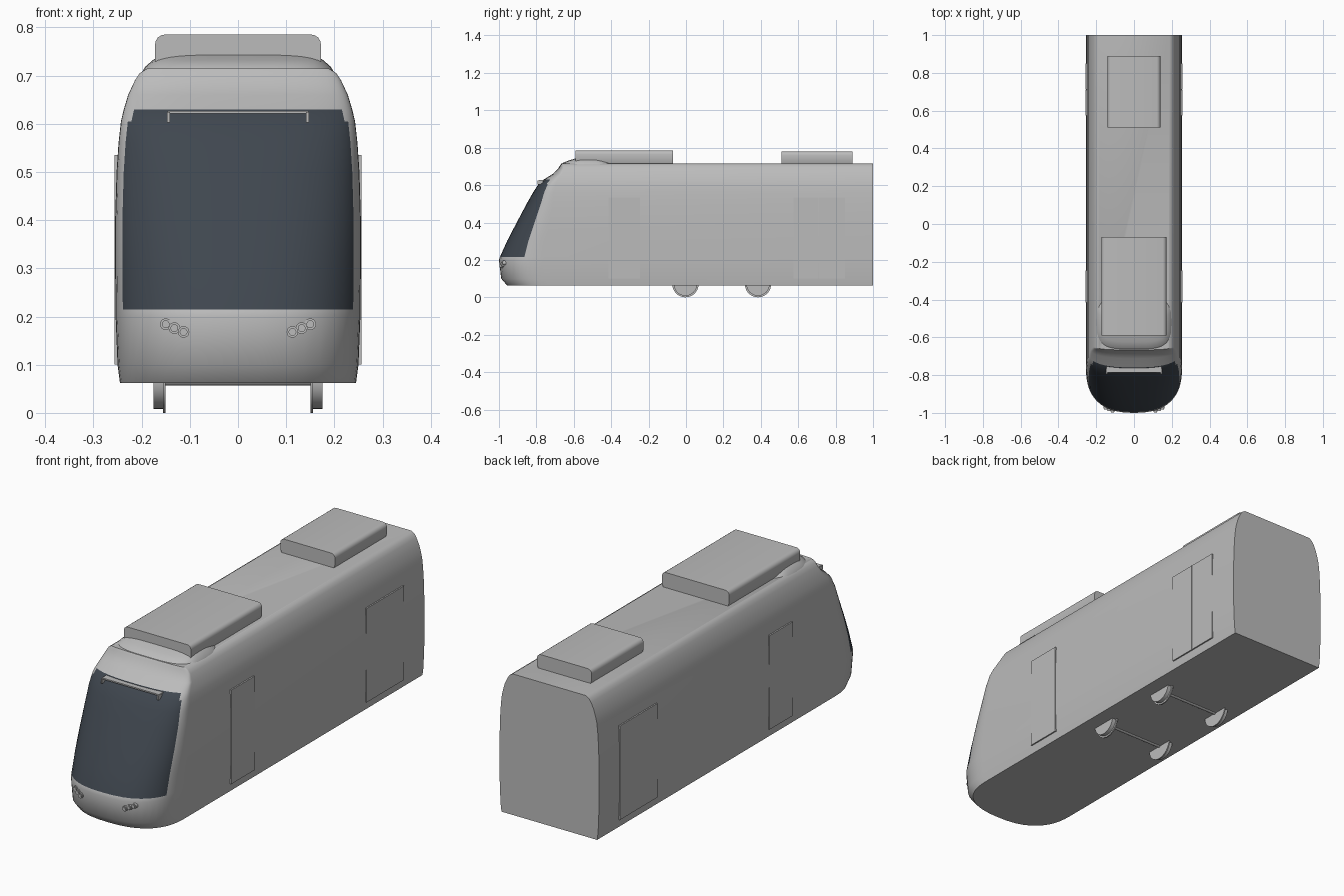
import bpy, bmesh, math
from mathutils import Matrix, Vector

cube = bpy.data.objects.get("Cube")
if cube:
    bpy.data.objects.remove(cube, do_unlink=True)


def material(name, rgb):
    m = bpy.data.materials.new(name)
    m.use_nodes = True
    m.diffuse_color = (*rgb, 1)
    m.node_tree.nodes["Principled BSDF"].inputs["Base Color"].default_value = (*rgb, 1)
    return m


grey = material("body grey", (0.5, 0.5, 0.5))
glass = material("dark glass", (0.05, 0.062, 0.078))


def finish(name, bm, mats=(grey,), angle=40):
    bmesh.ops.recalc_face_normals(bm, faces=bm.faces)
    me = bpy.data.meshes.new(name)
    bm.to_mesh(me)
    bm.free()
    for m in mats:
        me.materials.append(m)
    me.shade_smooth()
    me.set_sharp_from_angle(angle=math.radians(angle))
    ob = bpy.data.objects.new(name, me)
    bpy.context.scene.collection.objects.link(ob)
    return ob


def add_box(bm, x0, x1, y0, y1, z0, z1):
    mid = Vector((x0 + x1, y0 + y1, z0 + z1)) / 2
    size = Matrix.Diagonal((x1 - x0, y1 - y0, z1 - z0, 1))
    bmesh.ops.create_cube(bm, size=1, matrix=Matrix.Translation(mid) @ size)


def add_cylinder(bm, centre, r1, r2, depth, axis, segments=32):
    turn = Matrix.Rotation(math.pi / 2, 4, axis)
    bmesh.ops.create_cone(bm, cap_ends=True, segments=segments, radius1=r1, radius2=r2,
                          depth=depth, matrix=Matrix.Translation(centre) @ turn)


def loft(bm, rings):
    """Bridge closed rings of equal length and cap the first and last."""
    rows = [[bm.verts.new(p) for p in ring] for ring in rings]
    n = len(rows[0])
    walls = []
    for a, b in zip(rows, rows[1:]):
        walls.append([bm.faces.new((a[i], a[(i + 1) % n], b[(i + 1) % n], b[i])) for i in range(n)])
    bm.faces.new(rows[0])
    bm.faces.new(rows[-1])
    return walls


# Body shell: height, nose tip y, half width, nose depth
LEVELS = [
    (.062, -.955, .245, .22), (.1, -.988, .25, .23), (.2, -1.0, .254, .24),
    (.215, -.995, .254, .24), (.3, -.957, .255, .21), (.4, -.905, .255, .175),
    (.5, -.852, .252, .14), (.56, -.818, .248, .11), (.605, -.788, .243, .09),
    (.63, -.76, .237, .075), (.66, -.712, .228, .05), (.69, -.682, .214, .03),
    (.705, -.674, .204, .02), (.715, -.667, .188, .012)]
HALF = [.2, .4, .55, .68, .78, .86, .91, .941, .965, .985, .996, 1]
SPAN = [-s for s in reversed(HALF)] + [0] + HALF
POWER = 2.5


def nose_y(tip, depth, s):
    return tip + depth * (1 - max(0, 1 - abs(s) ** POWER) ** (1 / POWER))


rings = []
for z, tip, w, depth in LEVELS:
    ring = [(s * w, nose_y(tip, depth, s), z) for s in SPAN]
    rings.append(ring + [(w, 1, z), (-w, 1, z)])
bm = bmesh.new()
walls = loft(bm, rings)
# Windscreen faces, with narrowed top corners
for level, row in zip(LEVELS, walls):
    if .21 < level[0] < .62:
        limit = .92 if level[0] > .6 else .95
        for i in range(len(SPAN) - 1):
            if max(abs(SPAN[i]), abs(SPAN[i + 1])) < limit:
                row[i].material_index = 1
finish("body_shell", bm, (grey, glass))


# Roof equipment boxes with rounded upper edges
def roof_unit(name, w, y0, y1, top):
    r = .02
    arc = [(w - r + r * math.cos(a), top - r + r * math.sin(a))
           for a in (math.radians(d) for d in (0, 22, 45, 68, 90))]
    half = [(w - .01, .705), (w, .73)] + arc
    outline = half + [(-x, z) for x, z in reversed(half)]
    bm = bmesh.new()
    loft(bm, [[(x, y, z) for x, z in outline] for y in (y0, y1)])
    finish(name, bm)


roof_unit("front_roof_unit", .172, -.59, -.07, .785)
roof_unit("rear_roof_unit", .14, .51, .89, .78)

# Low fairing under the front roof unit
bm = bmesh.new()
rings = []
for z, w, y0, y1 in ((.705, .2, -.67, -.37), (.718, .193, -.66, -.385),
                     (.732, .177, -.625, -.42), (.743, .16, -.59, -.45), (.749, .135, -.56, -.48)):
    ring = []
    for k in range(40):
        a = 2 * math.pi * k / 40
        c, s = math.cos(a), math.sin(a)
        x = math.copysign(abs(c) ** .55, c) * w
        y = (y0 + y1) / 2 + math.copysign(abs(s) ** .55, s) * (y1 - y0) / 2
        ring.append((x, y, z))
    rings.append(ring)
loft(bm, rings)
finish("roof_fairing", bm)

# Sign frame at the top of the windscreen
bm = bmesh.new()
add_box(bm, -.146, .146, -.787, -.755, .621, .627)
for side in (-1, 1):
    x = side * .144
    add_box(bm, x - .003, x + .003, -.793, -.765, .603, .624)
finish("sign_frame", bm)

for side, label in ((1, "left"), (-1, "right")):
    # Door leaves, almost flush with the side walls
    bm = bmesh.new()
    for y0, y1 in ((-.415, -.245), (.575, .709), (.711, .85)):
        a, b = sorted((side * .25, side * .2565))
        add_box(bm, a, b, y0, y1, .1, .535)
    finish(label + "_doors", bm)

    # Headlight cluster: bezel and raised lens
    bm = bmesh.new()
    for x, z in ((.15, .184), (.132, .176), (.113, .168)):
        y = nose_y(-.996, .237, x / .253)
        add_cylinder(bm, (side * x, y, z), .012, .012, .02, 'X', 20)
        add_cylinder(bm, (side * x, y - .004, z), .008, .008, .02, 'X', 20)
    finish(label + "_headlights", bm)

    # Wheels with an inner flange
    for y, place in ((-.003, "front"), (.385, "rear")):
        bm = bmesh.new()
        add_cylinder(bm, (side * .164, y, .07), .062, .062, .022, 'Y')
        add_cylinder(bm, (side * .153, y, .07), .07, .07, .006, 'Y')
        finish(label + "_" + place + "_wheel", bm)

# Axles
for y, place in ((-.003, "front"), (.385, "rear")):
    bm = bmesh.new()
    add_cylinder(bm, (0, y, .067), .01, .01, .31, 'Y', 16)
    finish(place + "_axle", bm)
